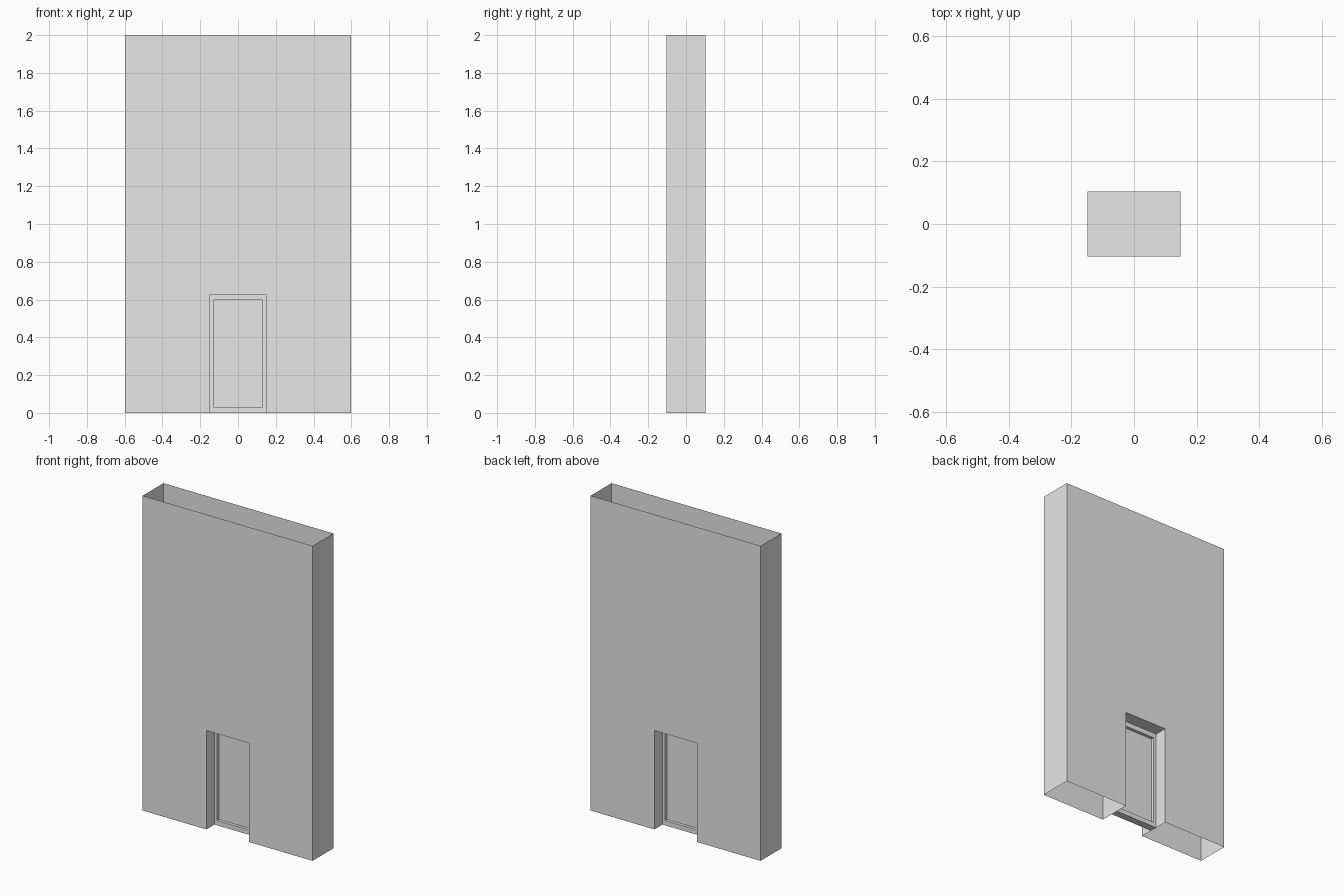
import bpy
import bmesh

cube = bpy.data.objects.get("Cube")
if cube:
    bpy.data.objects.remove(cube, do_unlink=True)

# Overall sizes
WALL_X, WALL_Y, WALL_Z = 0.597, 0.104, 2.0
DOOR_X, DOOR_Z = 0.149, 0.628
FRAME_Y, PANEL_Y = 0.023, 0.003
PANEL_X, PANEL_LOW, PANEL_HIGH = 0.13, 0.03, 0.597

# Single plain grey
grey = bpy.data.materials.new("plain grey")
grey.use_nodes = True
grey.diffuse_color = (0.8, 0.8, 0.8, 1)
grey.node_tree.nodes["Principled BSDF"].inputs["Base Color"].default_value = (0.8, 0.8, 0.8, 1)


def finish(bm, name):
    mesh = bpy.data.meshes.new(name)
    bm.to_mesh(mesh)
    bm.free()
    mesh.materials.append(grey)
    obj = bpy.data.objects.new(name, mesh)
    bpy.context.collection.objects.link(obj)
    return obj


# Hollow wall: notched outline swept front to back, open at top and bottom
outline = [(-WALL_X, 0), (-DOOR_X, 0), (-DOOR_X, DOOR_Z), (DOOR_X, DOOR_Z),
           (DOOR_X, 0), (WALL_X, 0), (WALL_X, WALL_Z), (-WALL_X, WALL_Z)]
bm = bmesh.new()
front = [bm.verts.new((x, -WALL_Y, z)) for x, z in outline]
back = [bm.verts.new((x, WALL_Y, z)) for x, z in outline]
bm.faces.new(front)
bm.faces.new(back[::-1])
for i, (x, z) in enumerate(outline):
    j = (i + 1) % len(outline)
    level = z == outline[j][1]
    if level and z in (0, WALL_Z):
        continue
    bm.faces.new((front[j], front[i], back[i], back[j]))
finish(bm, "wall_with_doorway")

# Door: slab with a recessed panel on both faces
bm = bmesh.new()
bmesh.ops.create_cube(bm, size=1)
for v in bm.verts:
    v.co = (v.co.x * 2 * DOOR_X, v.co.y * 2 * FRAME_Y, (v.co.z + 0.5) * DOOR_Z)
bm.normal_update()
sides = [f for f in bm.faces if abs(f.normal.y) > 0.9]
bmesh.ops.inset_individual(bm, faces=sides, thickness=0.02)
for face in sides:
    for v in face.verts:
        v.co.x = PANEL_X if v.co.x > 0 else -PANEL_X
        v.co.z = PANEL_HIGH if v.co.z > DOOR_Z / 2 else PANEL_LOW
bmesh.ops.inset_individual(bm, faces=sides, thickness=0)
for face in sides:
    for v in face.verts:
        v.co.y = PANEL_Y if v.co.y > 0 else -PANEL_Y
finish(bm, "door")
